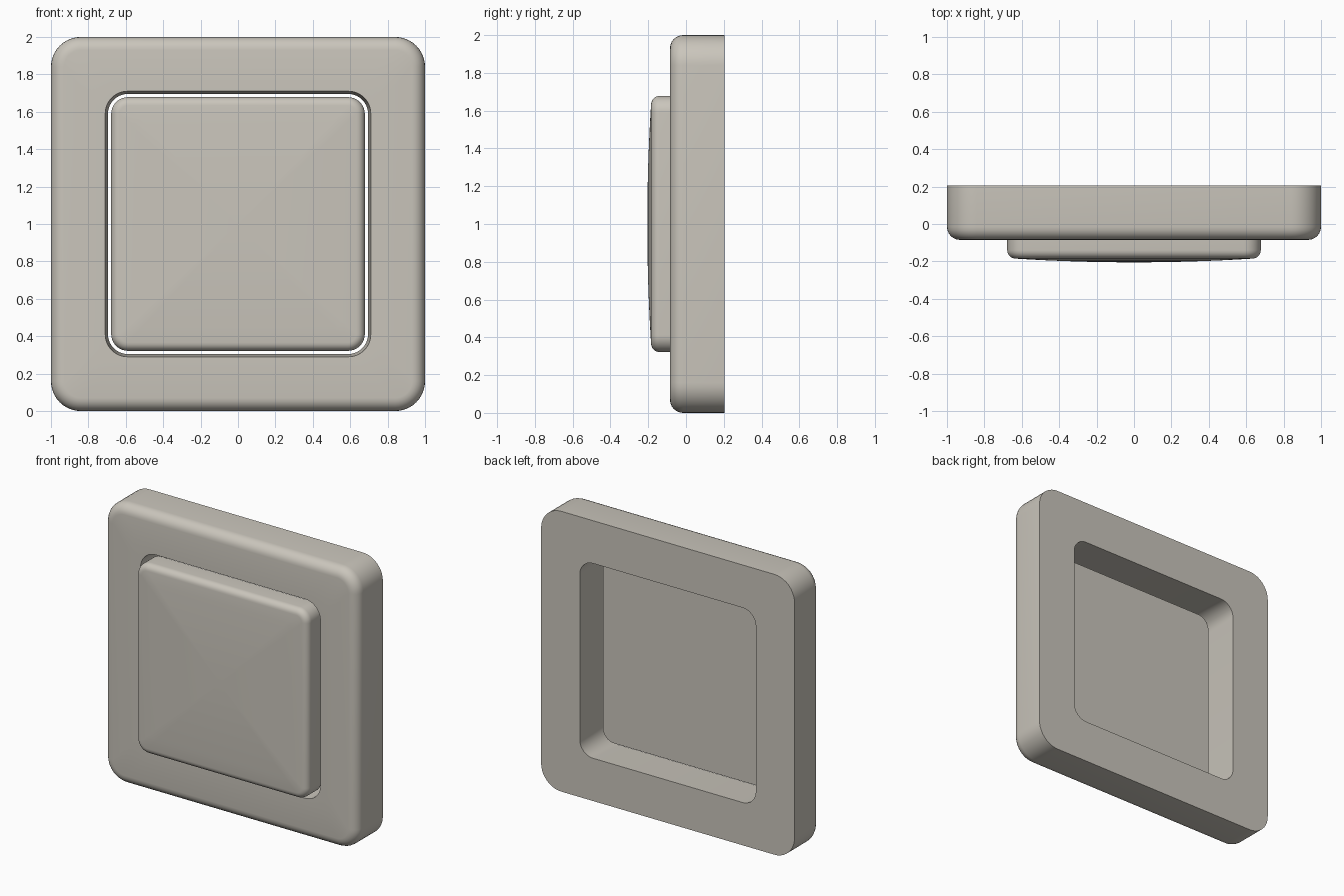
import bpy
import bmesh
import math

cube = bpy.data.objects.get("Cube")
if cube:
    bpy.data.objects.remove(cube, do_unlink=True)

CENTRE_Z = 1.0
CORNER_STEPS = 10

# One warm grey plastic for the whole switch
plastic = bpy.data.materials.new("warm grey plastic")
plastic.use_nodes = True
colour = (0.59, 0.56, 0.50, 1)
plastic.diffuse_color = colour
shader = plastic.node_tree.nodes["Principled BSDF"]
shader.inputs["Base Color"].default_value = colour
shader.inputs["Roughness"].default_value = 0.5


def rounded_square(bm, half, radius, y):
    """Ring of vertices around a rounded square facing the front."""
    ring = []
    for corner in range(4):
        middle = math.radians(45 + 90 * corner)
        cx = math.copysign(half - radius, math.cos(middle))
        cz = math.copysign(half - radius, math.sin(middle))
        for step in range(CORNER_STEPS + 1):
            a = math.radians(90 * (corner + step / CORNER_STEPS))
            ring.append(bm.verts.new((cx + radius * math.cos(a), y,
                                      CENTRE_Z + cz + radius * math.sin(a))))
    return ring


def bridge(bm, first, second):
    for i in range(len(first)):
        j = (i + 1) % len(first)
        bm.faces.new((first[i], first[j], second[j], second[i]))


def fillet(half, corner, front, size, steps=6):
    """Profile of a rounded front edge, from the side wall to the face."""
    profile = []
    for i in range(steps + 1):
        a = math.pi / 2 * i / steps
        inset = size * (1 - math.cos(a))
        profile.append((half - inset, corner - inset,
                        front + size * (1 - math.sin(a))))
    return profile


def loft(name, profile, closed):
    """Skin a (half width, corner radius, y) profile; cap the ends if open."""
    bm = bmesh.new()
    rings = [rounded_square(bm, *p) for p in profile]
    for a, b in zip(rings, rings[1:]):
        bridge(bm, a, b)
    if closed:
        bridge(bm, rings[-1], rings[0])
    else:
        bm.faces.new(rings[0])
        bm.faces.new(rings[-1])
    bmesh.ops.recalc_face_normals(bm, faces=bm.faces)
    mesh = bpy.data.meshes.new(name)
    bm.to_mesh(mesh)
    bm.free()
    mesh.materials.append(plastic)
    obj = bpy.data.objects.new(name, mesh)
    bpy.context.collection.objects.link(obj)
    bpy.ops.object.select_all(action="DESELECT")
    obj.select_set(True)
    bpy.context.view_layer.objects.active = obj
    bpy.ops.object.shade_smooth_by_angle(angle=math.radians(35))
    return obj


# Surrounding frame: filleted outside, slightly tapered opening
FRONT, BACK = -0.085, 0.205
frame = [(1.0, 0.16, BACK)]
frame += fillet(1.0, 0.16, FRONT, 0.07)
frame += [(0.71, 0.12, FRONT), (0.695, 0.105, BACK)]
loft("frame", frame, closed=True)

# Rocker button: filleted edge and gently domed face, flat back
HALF, EDGE, DOME, ROUND = 0.678, -0.185, 0.02, 0.045
button = [(HALF, 0.09, -0.03)]
button += fillet(HALF, 0.09, EDGE, ROUND)
face_half = HALF - ROUND
for i in range(7, 0, -1):
    t = i / 8
    button.append((face_half * t, 0.045 * t, EDGE - DOME * (1 - t * t)))
button.append((0.01, 0.002, EDGE - DOME))
loft("rocker_button", button, closed=False)
